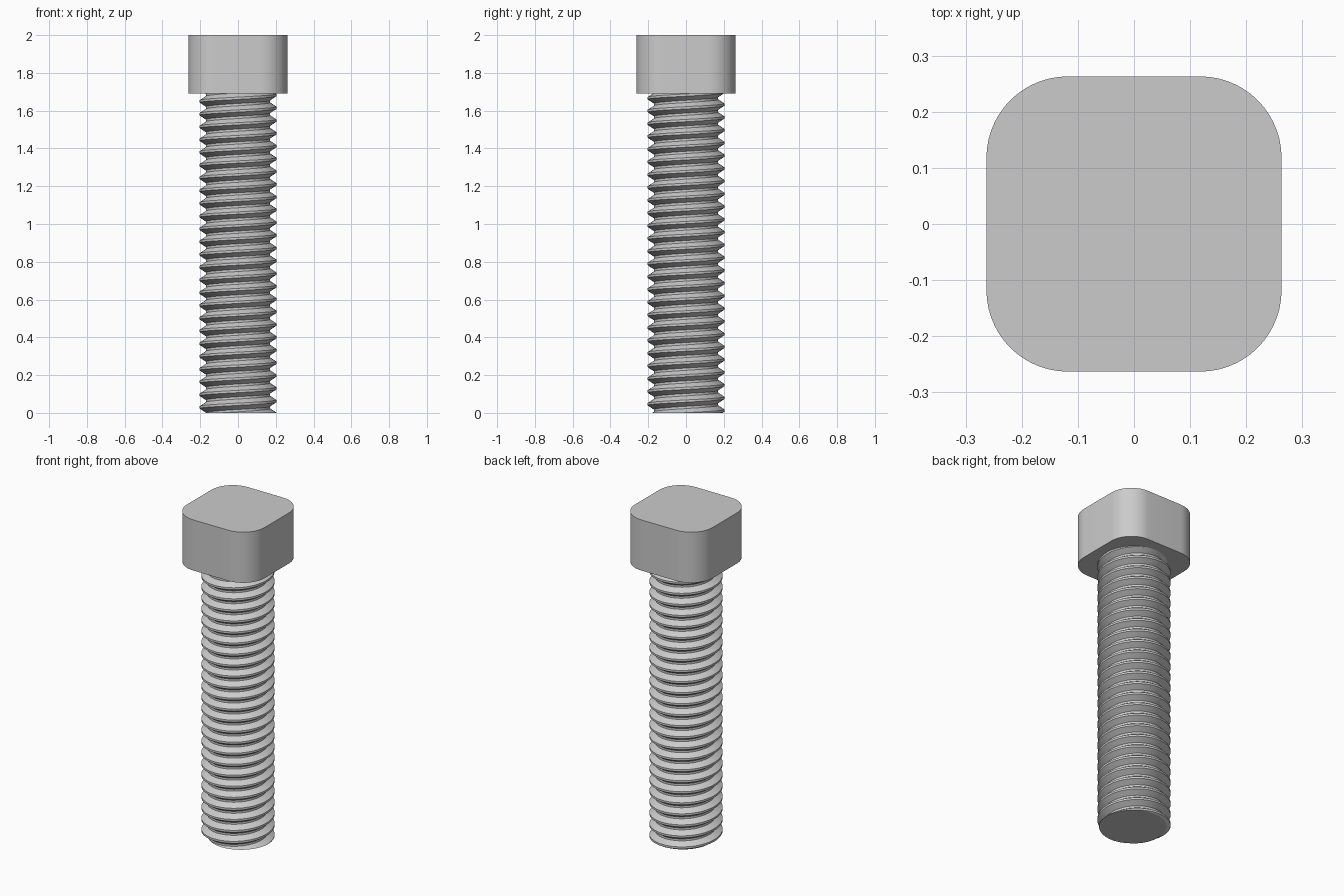
import bpy, bmesh, math
from mathutils import Vector

cube = bpy.data.objects.get("Cube")
if cube:
    bpy.data.objects.remove(cube, do_unlink=True)

HEAD_BASE, TOP = 1.69, 2.0
HALF, CORNER = 0.263, 0.145
CREST, ROOT, PITCH = 0.203, 0.17, 0.0675
STEPS = 64

steel = bpy.data.materials.new("grey steel")
steel.use_nodes = True
colour = (0.6, 0.6, 0.6, 1)
steel.diffuse_color = colour
steel.node_tree.nodes["Principled BSDF"].inputs["Base Color"].default_value = colour


def finish(bm, name):
    bmesh.ops.recalc_face_normals(bm, faces=bm.faces)
    mesh = bpy.data.meshes.new(name)
    bm.to_mesh(mesh)
    bm.free()
    mesh.materials.append(steel)
    obj = bpy.data.objects.new(name, mesh)
    bpy.context.collection.objects.link(obj)
    bpy.ops.object.select_all(action='DESELECT')
    obj.select_set(True)
    bpy.context.view_layer.objects.active = obj
    bpy.ops.object.shade_smooth_by_angle(angle=math.radians(30))
    return obj


# Square head with rounded vertical corners
bm = bmesh.new()
outline = []
segments = 14
for quarter in range(4):
    mid = math.pi / 4 + quarter * math.pi / 2
    cx = math.copysign(HALF - CORNER, math.cos(mid))
    cy = math.copysign(HALF - CORNER, math.sin(mid))
    for i in range(segments + 1):
        a = (quarter + i / segments) * math.pi / 2
        outline.append(bm.verts.new((cx + CORNER * math.cos(a),
                                     cy + CORNER * math.sin(a), HEAD_BASE)))
base = bm.faces.new(outline)
raised = bmesh.ops.extrude_face_region(bm, geom=[base], use_keep_orig=True)
bmesh.ops.translate(bm, vec=(0, 0, TOP - HEAD_BASE),
                    verts=[g for g in raised["geom"] if isinstance(g, bmesh.types.BMVert)])
finish(bm, "square_head")

# Threaded shank: right-handed helix, the seam joins one pitch higher
flat = 0.09
profile = [(-flat, CREST), (flat, CREST), (0.5 - flat, ROOT), (0.5 + flat, ROOT)]
turns = math.ceil(HEAD_BASE / PITCH) + 5
bm = bmesh.new()
columns = []
for s in range(STEPS):
    a = 2 * math.pi * s / STEPS
    column = []
    for k in range(turns):
        for frac, r in profile:
            z = 0.012 + PITCH * (k - 3 + frac + s / STEPS - 0.25)
            column.append(bm.verts.new((r * math.cos(a), r * math.sin(a), z)))
    columns.append(column)
for s in range(STEPS):
    here, there = columns[s], columns[(s + 1) % STEPS]
    shift = len(profile) if s == STEPS - 1 else 0
    for j in range(len(here) - 1 - shift):
        bm.faces.new((here[j], there[j + shift], there[j + 1 + shift], here[j + 1]))

# Trim both ends flat and cap them
for height, normal in ((0, -1), (HEAD_BASE + 0.01, 1)):
    cut = bmesh.ops.bisect_plane(bm, geom=bm.verts[:] + bm.edges[:] + bm.faces[:],
                                 dist=1e-6, plane_co=Vector((0, 0, height)),
                                 plane_no=Vector((0, 0, normal)), clear_outer=True)
    rim = [g for g in cut["geom_cut"] if isinstance(g, bmesh.types.BMEdge)]
    bmesh.ops.contextual_create(bm, geom=rim)
finish(bm, "threaded_shank")
